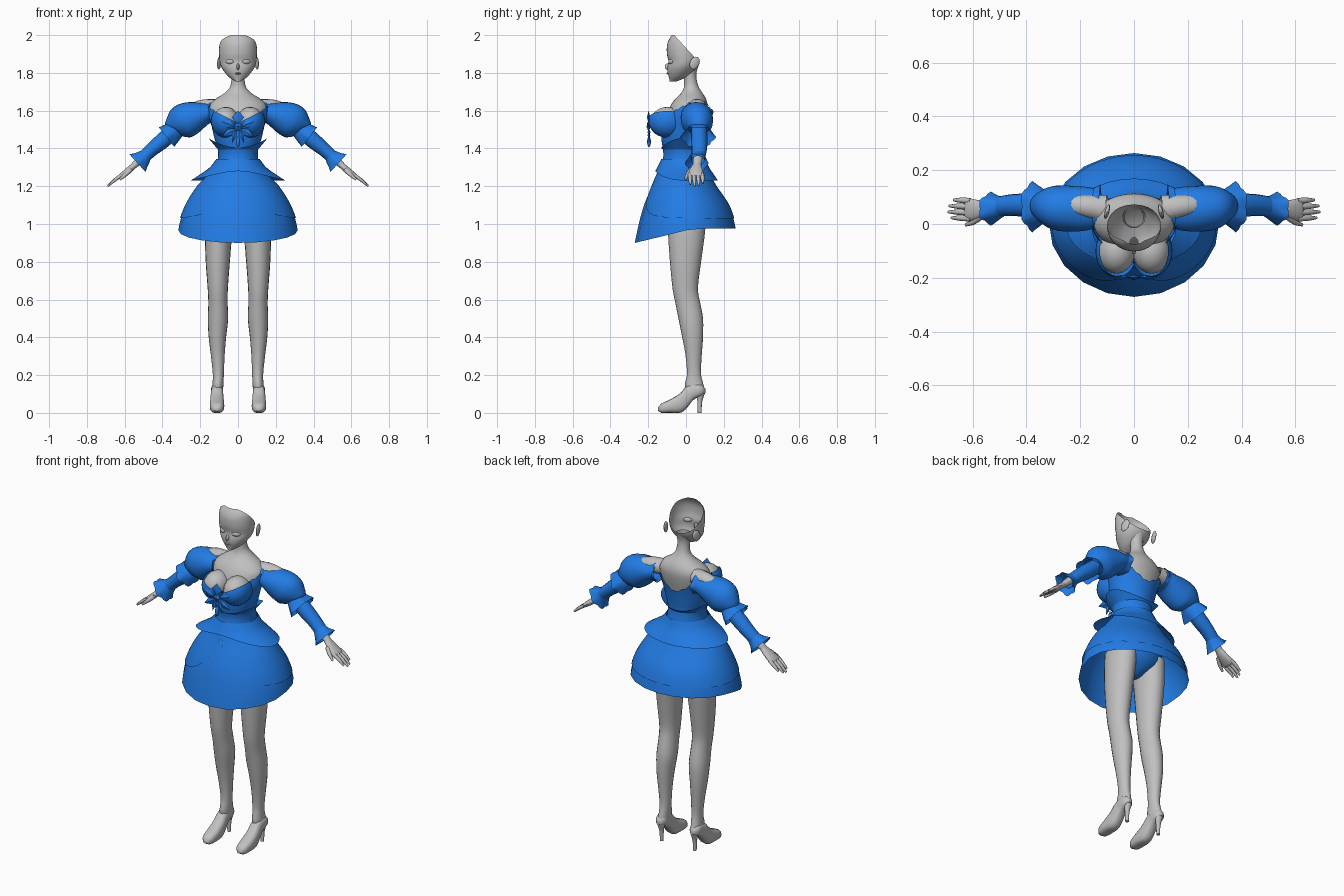
import bpy, bmesh, math
from mathutils import Vector, Matrix, Euler


def material(name, rgb):
    m = bpy.data.materials.new(name)
    m.diffuse_color = (*rgb, 1)
    return m


SKIN = material("pale grey", (0.53, 0.53, 0.53))
BLUE = material("royal blue", (0.016, 0.2, 0.78))


def curve(rows, t):
    """Smooth interpolation of table rows; the first column is the key."""
    n = len(rows)
    i = max(0, min(n - 2, sum(r[0] <= t for r in rows) - 1))

    def slope(k, c):
        p, q = rows[max(k - 1, 0)], rows[min(k + 1, n - 1)]
        return (q[c] - p[c]) / (q[0] - p[0])
    a, b = rows[i], rows[i + 1]
    h = b[0] - a[0]
    u = (t - a[0]) / h
    return [a[c] * (2*u**3 - 3*u**2 + 1) + b[c] * (3*u**2 - 2*u**3)
            + h * slope(i, c) * (u**3 - 2*u**2 + u) + h * slope(i + 1, c) * (u**3 - u**2)
            for c in range(1, len(a))]


def finish(name, bm, mat, mirror=False, angle=50):
    bmesh.ops.recalc_face_normals(bm, faces=bm.faces)
    me = bpy.data.meshes.new(name)
    bm.to_mesh(me)
    bm.free()
    me.materials.append(mat)
    ob = bpy.data.objects.new(name, me)
    bpy.context.collection.objects.link(ob)
    bpy.ops.object.select_all(action='DESELECT')
    ob.select_set(True)
    bpy.context.view_layer.objects.active = ob
    bpy.ops.object.shade_smooth_by_angle(angle=math.radians(angle))
    if mirror:
        m = ob.modifiers.new("mirror", 'MIRROR')
        m.use_mirror_merge = False
    return ob


def surface(name, f, nu, nv, mat, mirror=False, caps=False, cut=None):
    """Closed ring surface from f(angle, v)."""
    bm = bmesh.new()
    rings = [[bm.verts.new(f(2 * math.pi * i / nu, j / nv)) for i in range(nu)]
             for j in range(nv + 1)]
    for r, s in zip(rings, rings[1:]):
        for i in range(nu):
            k = (i + 1) % nu
            bm.faces.new((r[i], r[k], s[k], s[i]))
    if caps:
        bm.faces.new(rings[0])
        bm.faces.new(rings[-1])
    if cut:
        bmesh.ops.bisect_plane(bm, geom=bm.verts[:] + bm.edges[:] + bm.faces[:],
                               plane_co=cut[0], plane_no=cut[1], clear_outer=True)
    return finish(name, bm, mat, mirror)


def section(rows, z, a, grow=0.0):
    """Point on a horizontal section: rows are z, centre x, half width, front y, back y."""
    cx, rx, yf, yb = curve(rows, z)
    return Vector((cx + (rx + grow) * math.sin(a),
                   (yf + yb) / 2 - ((yb - yf) / 2 + grow) * math.cos(a), z))


def body(name, rows, nu, nv, mat, low=None, high=None, grow=0.0, **kw):
    lo = low or (lambda a: rows[0][0])
    hi = high or (lambda a: rows[-1][0])
    return surface(name, lambda a, v: section(rows, lo(a) + (hi(a) - lo(a)) * v, a, grow),
                   nu, nv, mat, **kw)


def tube(name, pts, mat, nu=16, nv=12, wave=0.0, caps=False):
    """Mirrored limb tube: points are x, y, z, radius along y, radius across."""
    rows = [(i, *p) for i, p in enumerate(pts)]

    def f(a, v):
        t = v * (len(rows) - 1)
        x, y, z, ry, rp = curve(rows, t)
        p, q = curve(rows, t - 0.01), curve(rows, t + 0.01)
        d = Vector((q[0] - p[0], 0, q[2] - p[2])).normalized()
        w = 1 + wave * v * v * math.cos(6 * a)
        return Vector((x, y, z)) + w * Vector((-d.z * rp * math.sin(a), ry * math.cos(a),
                                               d.x * rp * math.sin(a)))
    return surface(name, f, nu, nv, mat, mirror=True, caps=caps)


def blob(name, loc, radii, mat, rot=(0, 0, 0), seg=20, mirror=False, cut=None):
    """Ellipsoid, or a faceted diamond when seg is 4."""
    bm = bmesh.new()
    bmesh.ops.create_uvsphere(bm, u_segments=seg, v_segments=seg // 2, radius=1)
    M = (Matrix.Translation(loc) @ Euler([math.radians(r) for r in rot]).to_matrix().to_4x4()
         @ Matrix.Diagonal((*radii, 1)))
    bm.transform(M)
    if cut:
        bmesh.ops.bisect_plane(bm, geom=bm.verts[:] + bm.edges[:] + bm.faces[:],
                               plane_co=cut[0], plane_no=cut[1], clear_outer=True)
    return finish(name, bm, mat, mirror, 30 if seg == 4 else 50)


# Chest, shoulders and neck
body("chest_and_neck", [
    (1.44, 0, .105, -.09, .075), (1.52, 0, .13, -.11, .095), (1.58, 0, .148, -.10, .108),
    (1.63, 0, .15, -.08, .113), (1.665, 0, .115, -.055, .105), (1.69, 0, .075, -.028, .09),
    (1.72, 0, .045, -.012, .07), (1.76, 0, .035, -.01, .057), (1.80, 0, .036, -.015, .055),
    (1.835, 0, .042, -.015, .065)], 28, 24, SKIN)
blob("breast", (.065, -.1, 1.545), (.07, .085, .075), SKIN, mirror=True)

# Open face shell, cut on a slope behind the forehead
body("head", [
    (1.755, 0, .015, -.086, -.05), (1.775, 0, .045, -.09, 0), (1.80, 0, .068, -.097, .035),
    (1.83, 0, .088, -.098, .062), (1.86, 0, .097, -.093, .074), (1.90, 0, .1, -.101, .08),
    (1.95, 0, .098, -.1, .08), (1.98, 0, .085, -.088, .05), (2.0, 0, .05, -.075, .0)],
    32, 24, SKIN, cut=((0, -.062, 2.0), (0, .12, .11)))
blob("nose", (0, -.096, 1.833), (.009, .017, .018), SKIN, seg=10)
blob("lips", (0, -.094, 1.797), (.018, .009, .005), SKIN, seg=10)
blob("eye", (.045, -.081, 1.86), (.024, .009, .013), SKIN, rot=(0, 0, 25), seg=12, mirror=True)
blob("ear", (.1, .046, 1.852), (.009, .026, .036), SKIN, rot=(-25, 0, 15), seg=12, mirror=True)

# Legs and heeled feet
body("leg", [
    (.1, .11, .03, .01, .1), (.14, .107, .029, -.008, .095), (.2, .104, .029, .005, .08),
    (.3, .107, .036, -.002, .083), (.4, .109, .046, -.02, .09), (.5, .106, .054, -.04, .09),
    (.58, .106, .051, -.056, .076), (.65, .107, .053, -.07, .063), (.8, .107, .064, -.085, .08),
    (.95, .103, .072, -.095, .10), (1.08, .095, .075, -.10, .11)], 20, 32, SKIN, mirror=True)
FOOT = [(-.148, .01, .03, .014), (-.13, 0, .05, .03), (-.09, 0, .068, .038),
        (-.03, 0, .105, .037), (0, .02, .14, .034), (.04, .07, .155, .031),
        (.08, .09, .15, .03), (.102, .105, .13, .012)]


def foot_point(a, v):
    y = -.148 + .25 * v
    zb, zt, w = curve(FOOT, y)
    c, s = math.cos(a), math.sin(a)
    x = .111 + w * math.copysign(abs(c) ** .7, c)
    return Vector((x, y, max(0, (zb + zt) / 2 + (zt - zb) / 2 * math.copysign(abs(s) ** .8, s))))


surface("foot", foot_point, 16, 14, SKIN, mirror=True, caps=True)
tube("shoe_heel", [(.109, .078, .11, .024, .024), (.109, .073, .06, .013, .013),
                   (.109, .072, 0, .01, .01)], SKIN, 10, 6, caps=True)

# Arms and hands
tube("arm", [(.1, .055, 1.62, .052, .042), (.2, .068, 1.61, .042, .045), (.28, .07, 1.56, .04, .04),
             (.36, .07, 1.475, .034, .034), (.45, .07, 1.40, .03, .028),
             (.55, .058, 1.31, .022, .017)], SKIN, 16, 20)
tube("palm", [(.54, .058, 1.318, .02, .016), (.575, .054, 1.288, .034, .017),
              (.615, .053, 1.258, .042, .013), (.625, .053, 1.25, .036, .008)], SKIN, 14, 9, caps=True)
for y, reach in ((.02, .86), (.042, 1), (.064, .95), (.086, .76)):
    tube("finger", [(.607, y, 1.264, .011, .010),
                    (.607 + .048 * reach, y + .002, 1.264 - .033 * reach, .010, .009),
                    (.607 + .083 * reach, y + .003, 1.264 - .064 * reach, .005, .005)],
         SKIN, 8, 6, caps=True)
tube("thumb", [(.565, .03, 1.29, .014, .013), (.595, .008, 1.262, .011, .011),
               (.625, -.003, 1.235, .006, .006)], SKIN, 8, 6, caps=True)

# Bodice with a dipped neckline, cups and under-bust frill
body("bodice", [
    (1.24, 0, .15, -.15, .125), (1.30, 0, .118, -.135, .108), (1.36, 0, .105, -.12, .095),
    (1.40, 0, .108, -.123, .09), (1.45, 0, .124, -.13, .095), (1.52, 0, .14, -.13, .106),
    (1.58, 0, .157, -.112, .118), (1.64, 0, .162, -.085, .124)], 40, 20, BLUE,
    high=lambda a: 1.52 + .11 * abs(math.sin(a)) ** 1.5 + .005 * math.cos(20 * a))
blob("bust_cup", (.065, -.1, 1.545), (.078, .098, .088), BLUE, seg=28, mirror=True,
     cut=((.07, 0, 1.57), (-.5, 0, 1)))
surface("underbust_frill", lambda a, v: Vector((
    (.107 + .05 * v) * math.sin(a), -.016 - (.108 + .008 * v) * math.cos(a),
    1.395 + .05 * v * math.sin(a) ** 2 + .01 * v)), 28, 3, BLUE)

# Skirt layers
SKIRT = [(.88, 0, .325, -.275, .28), (1.0, 0, .31, -.25, .258), (1.1, 0, .275, -.222, .225),
         (1.2, 0, .213, -.18, .158), (1.24, 0, .175, -.16, .135), (1.32, 0, .112, -.128, .103)]
body("skirt", SKIRT, 20, 12, BLUE,
     low=lambda a: .9 + .075 * min(1, .9 * (1 - math.cos(a))))
body("overskirt", SKIRT, 60, 10, BLUE, grow=.005,
     low=lambda a: 1.03 + .26 * math.exp(-min(a, 2 * math.pi - a) / .28))
body("peplum", [
    (1.23, 0, .247, -.185, .165), (1.26, 0, .2, -.17, .145), (1.30, 0, .145, -.148, .118),
    (1.345, 0, .11, -.126, .1)], 32, 8, BLUE, grow=.004,
    low=lambda a: 1.23 + .05 * max(0, math.cos(a)) ** 2)
body("undershorts", [
    (.965, 0, .02, -.03, .03), (.99, 0, .06, -.06, .07), (1.04, 0, .15, -.105, .115),
    (1.14, 0, .165, -.115, .12), (1.25, 0, .125, -.12, .1)], 24, 10, BLUE, caps=True)

# Sleeves: puff, elbow frill, forearm and cuff
tube("puff_sleeve", [(.125, .06, 1.59, .066, .052), (.17, .057, 1.585, .08, .058),
                     (.235, .057, 1.565, .085, .085), (.295, .06, 1.54, .082, .092),
                     (.335, .065, 1.513, .06, .064), (.345, .068, 1.5, .04, .04)], BLUE, 24, 18)
tube("sleeve_ruffle", [(.15, .058, 1.59, .078, .058), (.125, .058, 1.592, .082, .06)],
     BLUE, 36, 3, wave=.08)
tube("elbow_frill", [(.32, .067, 1.505, .045, .045), (.35, .066, 1.482, .07, .058),
                     (.378, .064, 1.46, .088, .068)], BLUE, 24, 4, wave=.09)
tube("forearm_sleeve", [(.33, .07, 1.5, .042, .042), (.40, .07, 1.44, .043, .042),
                        (.46, .07, 1.39, .04, .036), (.52, .062, 1.335, .036, .034)], BLUE, 16, 12)
tube("cuff", [(.49, .065, 1.362, .036, .036), (.51, .06, 1.342, .046, .048),
              (.532, .057, 1.322, .058, .066)], BLUE, 24, 4, wave=.09)

# Bow ornament on the bust
blob("bow_top", (0, -.198, 1.565), (.032, .009, .036), BLUE, seg=4)
blob("bow_knot", (0, -.198, 1.515), (.024, .012, .026), BLUE, seg=4)
blob("bow_wing", (.05, -.198, 1.53), (.04, .009, .022), BLUE, rot=(0, -20, 0), seg=4, mirror=True)
blob("bow_lower_wing", (.045, -.196, 1.485), (.045, .008, .02), BLUE, rot=(0, 30, 0), seg=4,
     mirror=True)
blob("bow_tail", (.02, -.196, 1.47), (.013, .007, .042), BLUE, rot=(0, -15, 0), seg=4, mirror=True)
blob("bow_drop", (0, -.196, 1.435), (.012, .01, .028), BLUE, seg=10)
